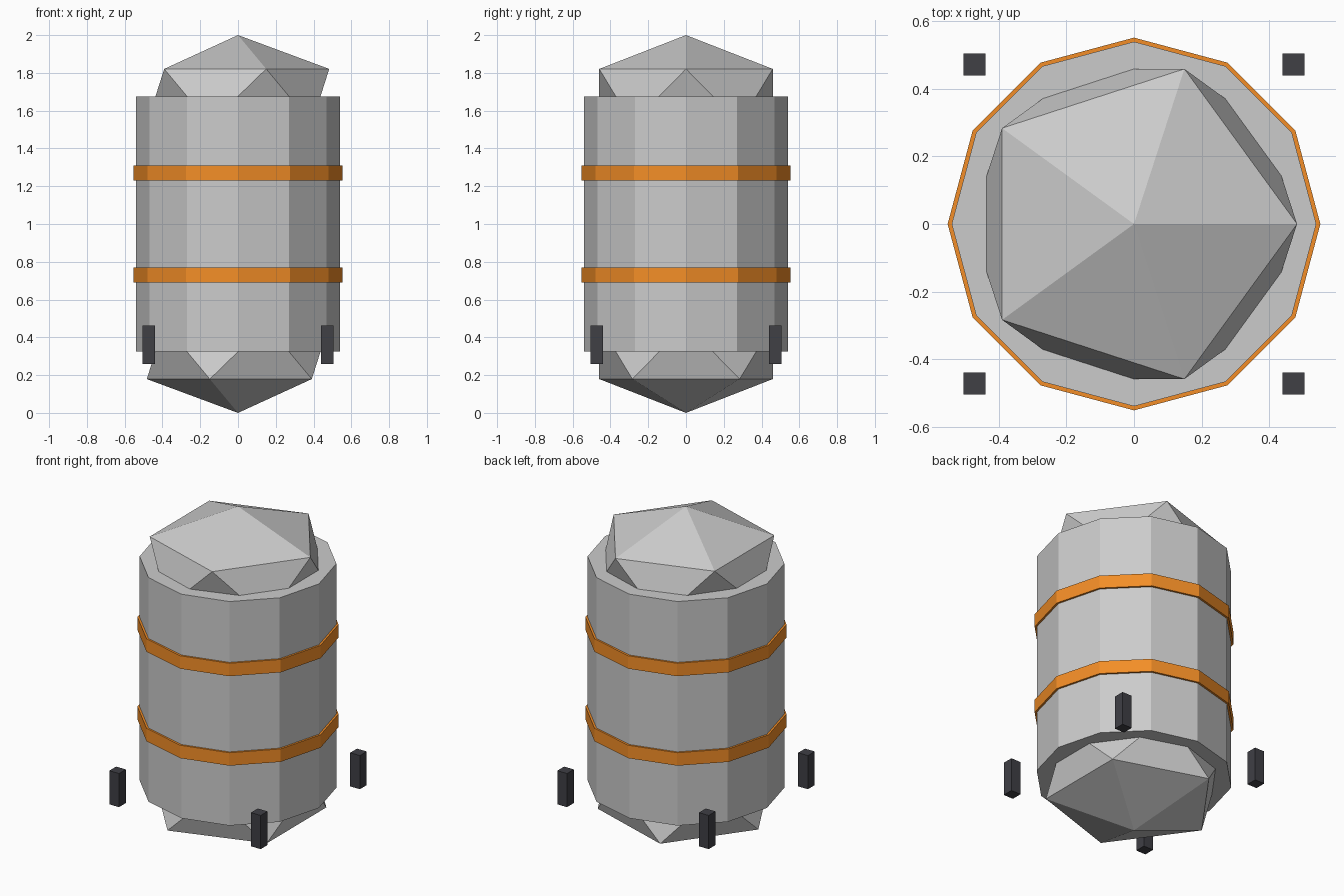
import bpy

if "Cube" in bpy.data.objects:
    bpy.data.objects.remove(bpy.data.objects["Cube"])

R = 0.54           # body radius
CAP = 0.324        # half height of the flattened end caps
MID = 1.0          # height of the model's centre


def material(name, color):
    mat = bpy.data.materials.new(name)
    mat.diffuse_color = (*color, 1)
    mat.use_nodes = True
    mat.node_tree.nodes["Principled BSDF"].inputs["Base Color"].default_value = mat.diffuse_color
    return mat


def finish(name, mat=None):
    obj = bpy.context.object
    obj.name = name
    if mat:
        obj.data.materials.append(mat)
    return obj


def drum(name, radius, height, z, mat=None):
    # twelve-sided, turned so that a corner lies on each axis
    bpy.ops.mesh.primitive_cylinder_add(vertices=12, radius=radius, depth=height,
                                        location=(0, 0, z))
    return finish(name, mat)


orange = material("orange", (0.9, 0.27, 0.02))
dark = material("dark", (0.05, 0.05, 0.06))

# Tank body
drum("tank_body", R, 2 * (MID - CAP), MID)

# Faceted end caps and bands, above and below the middle
for side, s in (("lower", -1), ("upper", 1)):
    bpy.ops.mesh.primitive_ico_sphere_add(subdivisions=1, radius=R,
                                          location=(0, 0, MID + s * (MID - CAP)))
    finish(side + "_cap").scale = (1, 1, CAP / R)
    drum(side + "_band", 0.552, 0.078, MID + s * 0.27, orange)

# Four separate feet around the base
for x, x_name in ((-1, "left"), (1, "right")):
    for y, y_name in ((-1, "front"), (1, "back")):
        bpy.ops.mesh.primitive_cube_add(size=1, location=(x * 0.473, y * 0.473, 0.361))
        finish(f"{y_name}_{x_name}_foot", dark).scale = (0.065, 0.065, 0.203)
